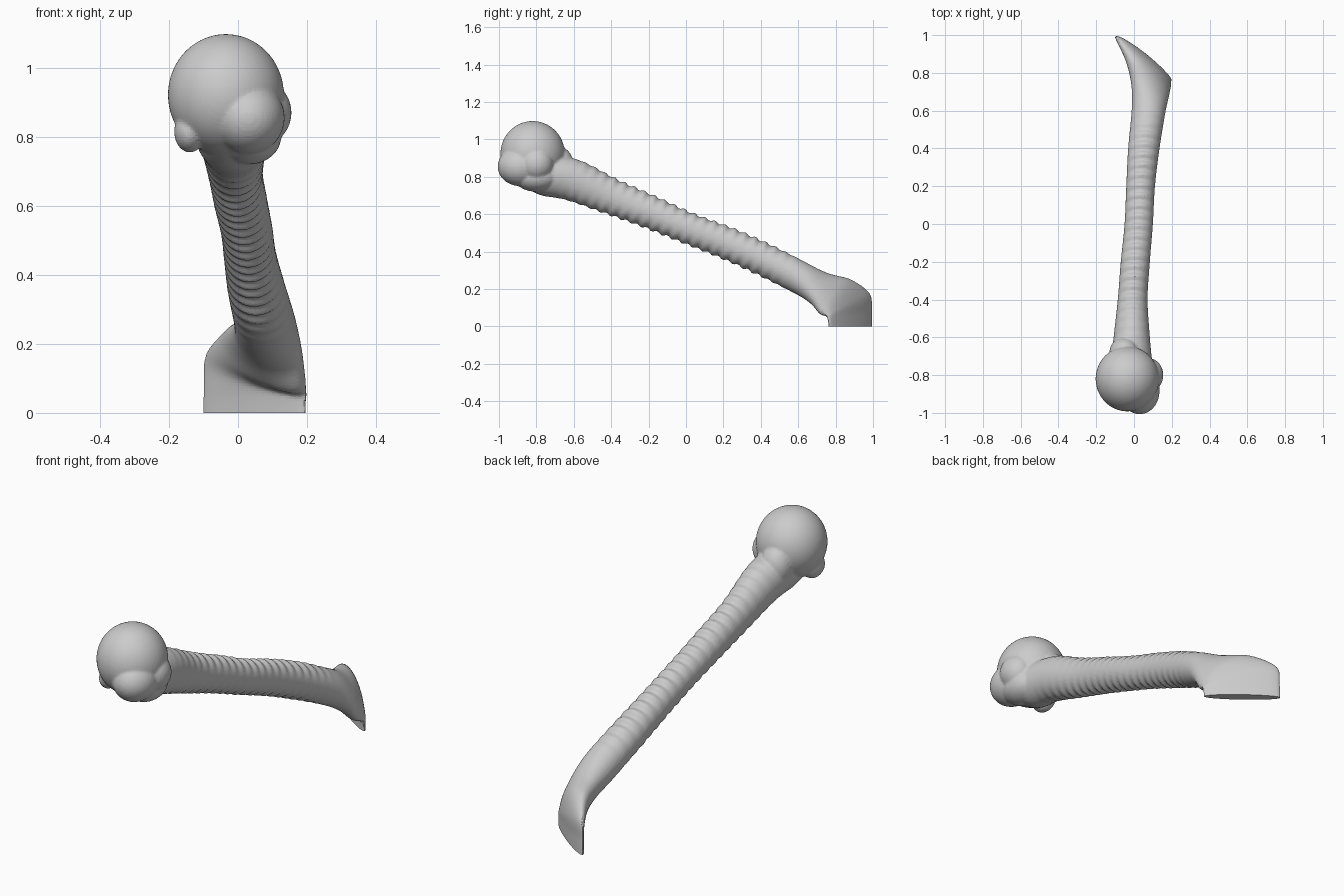
import bpy, bmesh, math
from mathutils import Vector, Matrix

if "Cube" in bpy.data.objects:
    bpy.data.objects.remove(bpy.data.objects["Cube"])

N = 48                      # points round each shaft ring


def new_object(name, bm):
    bmesh.ops.recalc_face_normals(bm, faces=bm.faces)
    mesh = bpy.data.meshes.new(name)
    bm.to_mesh(mesh)
    bm.free()
    ob = bpy.data.objects.new(name, mesh)
    bpy.context.collection.objects.link(ob)
    return ob


def add_ball(bm, centre, radii):
    mat = Matrix.Translation(centre) @ Matrix.Diagonal((*radii, 1))
    bmesh.ops.create_icosphere(bm, subdivisions=5, radius=1, matrix=mat)


def spline(a, b, c, d, t):
    return 0.5 * (2 * b + (c - a) * t + (2 * a - 5 * b + 4 * c - d) * t * t
                  + (3 * b - a - 3 * c + d) * t ** 3)


def straight(x, y, z, width, depth):
    # section square to the sloping shaft
    return ((x, y, z), (-width, 0, 0), (0, depth * 0.39, depth * 0.92))


# Shaft sections: centre, half-width vector, half-depth vector
sections = [
    straight(-0.02, -0.86, 0.85, 0.11, 0.09),
    straight(-0.015, -0.74, 0.81, 0.11, 0.115),
    straight(-0.012, -0.60, 0.78, 0.096, 0.112),
    straight(-0.007, -0.40, 0.695, 0.079, 0.096),
    straight(0.007, -0.20, 0.615, 0.077, 0.088),
    straight(0.025, 0.00, 0.53, 0.075, 0.083),
    straight(0.035, 0.20, 0.4525, 0.076, 0.085),
    straight(0.052, 0.40, 0.365, 0.083, 0.087),
    ((0.077, 0.60, 0.265), (-0.089, 0.01, 0), (0, 0.035, 0.080)),
    ((0.085, 0.71, 0.205), (-0.100, 0.035, 0.03), (0.005, 0.035, 0.075)),
    # flattened lower end turning down into a thin diagonal plate
    ((0.075, 0.80, 0.158), (-0.120, 0.075, 0.065), (0.01, 0.042, 0.065)),
    ((0.052, 0.865, 0.115), (-0.145, 0.115, 0.055), (0.018, 0.028, 0.025)),
    ((0.050, 0.875, 0.060), (-0.150, 0.118, 0.01), (0.015, 0.022, 0.0)),
    ((0.045, 0.880, -0.03), (-0.148, 0.115, 0.0), (0.014, 0.020, 0.0)),
]
sections = [[Vector(v) for v in s] for s in sections]

# Loft the shaft, with fine stepped ridges on its upper and lower sides
bm = bmesh.new()
rings = []
last = len(sections) - 1
for i in range(last):
    quad = [sections[min(max(i + k, 0), last)] for k in (-1, 0, 1, 2)]
    steps = 30
    for j in range(steps + (i == last - 1)):
        c, u, v = (spline(*(q[k] for q in quad), j / steps) for k in range(3))
        fade = max(0, min(1, (c.y + 0.68) / 0.3, (0.6 - c.y) / 0.2))
        ripple = 0.007 * fade * math.sin(c.y * math.tau / 0.054)
        ring = []
        for n in range(N):
            a = math.tau * n / N
            s = math.sin(a)
            ring.append(bm.verts.new(c + u * math.cos(a) + v * s
                                     + v.normalized() * ripple * s))
        rings.append(ring)
for r, q in zip(rings, rings[1:]):
    for n in range(N):
        m = (n + 1) % N
        bm.faces.new((r[n], r[m], q[m], q[n]))
bm.faces.new(rings[0])
bm.faces.new(rings[-1])

# Rounded head and the knobs around its lower front
for centre, radii in [
    ((-0.035, -0.820, 0.922), (0.168, 0.172, 0.176)),
    ((0.030, -0.885, 0.855), (0.105, 0.122, 0.105)),
    ((0.075, -0.800, 0.870), (0.080, 0.090, 0.090)),
    ((0.030, -0.800, 0.800), (0.095, 0.120, 0.080)),
    ((-0.140, -0.850, 0.815), (0.045, 0.070, 0.060)),
    ((-0.050, -0.680, 0.860), (0.080, 0.080, 0.100)),
]:
    add_ball(bm, centre, radii)
bone = new_object("long_bone", bm)

# Merge everything into one skin and soften the joins
remesh = bone.modifiers.new("merge", 'REMESH')
remesh.mode = 'VOXEL'
remesh.voxel_size = 0.0075
soft = bone.modifiers.new("soften", 'SMOOTH')
soft.factor = 0.5
soft.iterations = 4


def cut(name, centre, radii, turn=0.0):
    cb = bmesh.new()
    bmesh.ops.create_icosphere(cb, subdivisions=3, radius=1)
    cb.transform(Matrix.Translation(centre) @ Matrix.Rotation(turn, 4, 'Z')
                 @ Matrix.Diagonal((*radii, 1)))
    ob = new_object(name, cb)
    ob.hide_render = True
    ob.hide_viewport = True
    mod = bone.modifiers.new(name, 'BOOLEAN')
    mod.operation = 'DIFFERENCE'
    mod.object = ob


# Broken lower edge, marrow opening, and the floor trim
turn = math.radians(142)
cut("edge_notch", (-0.008, 0.915, 0.005), (0.045, 0.12, 0.060), turn)
cut("chipped_corner", (0.185, 0.78, 0.00), (0.055, 0.12, 0.055), turn)
cut("marrow_hole", (0.135, 0.838, 0.09), (0.024, 0.026, 0.020), turn)
box = bmesh.new()
bmesh.ops.create_cube(box, size=1, matrix=Matrix.Translation((0, 0.85, -0.5)))
trim = new_object("floor_trim", box)
trim.hide_render = True
trim.hide_viewport = True
mod = bone.modifiers.new("floor_trim", 'BOOLEAN')
mod.operation = 'DIFFERENCE'
mod.object = trim

bpy.context.view_layer.objects.active = bone
bone.select_set(True)
bpy.ops.object.shade_smooth_by_angle(angle=math.radians(50))
for p in bone.data.polygons:
    p.use_smooth = True
